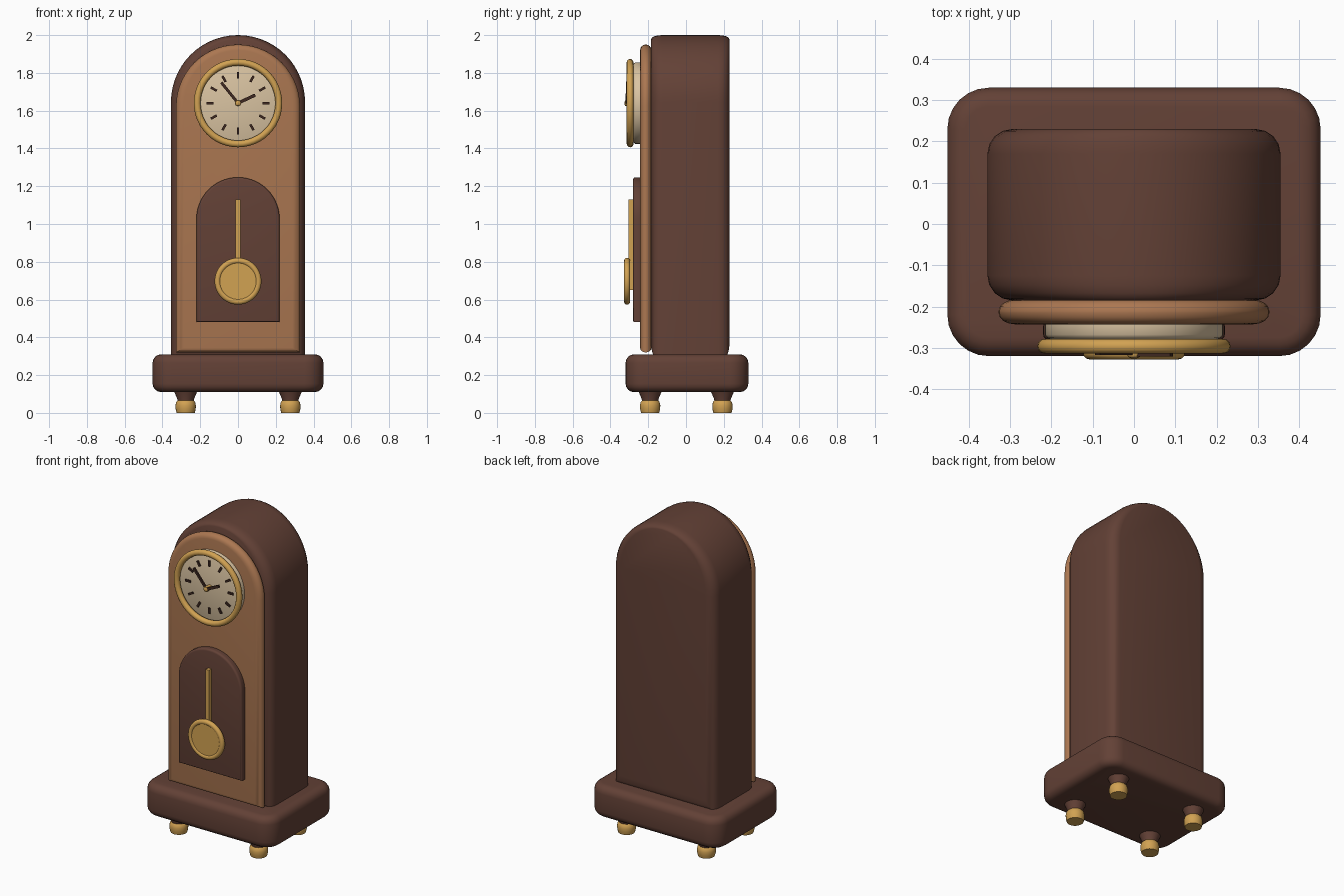
import bpy, bmesh
from math import pi, sin, cos, radians
from mathutils import Matrix, Vector

cube = bpy.data.objects.get("Cube")
if cube:
    bpy.data.objects.remove(cube, do_unlink=True)


def material(name, r, g, b):
    m = bpy.data.materials.new(name)
    m.use_nodes = True
    m.diffuse_color = (r, g, b, 1)
    m.node_tree.nodes["Principled BSDF"].inputs["Base Color"].default_value = (r, g, b, 1)
    return m


DARK = material("dark walnut", 0.125, 0.053, 0.037)
WOOD = material("warm oak", 0.41, 0.185, 0.083)
GOLD = material("brass", 0.64, 0.36, 0.085)
CREAM = material("cream dial", 0.70, 0.55, 0.36)
INK = material("hand brown", 0.05, 0.022, 0.015)


def finish(name, bm, mat, smooth=True):
    bmesh.ops.recalc_face_normals(bm, faces=bm.faces)
    mesh = bpy.data.meshes.new(name)
    bm.to_mesh(mesh)
    bm.free()
    mesh.materials.append(mat)
    ob = bpy.data.objects.new(name, mesh)
    bpy.context.collection.objects.link(ob)
    if smooth:
        bpy.ops.object.select_all(action='DESELECT')
        ob.select_set(True)
        bpy.context.view_layer.objects.active = ob
        bpy.ops.object.shade_smooth_by_angle(angle=radians(40))
    return ob


def loft(name, loops, mat):
    """Skin a stack of equal-length loops and cap both ends."""
    bm = bmesh.new()
    rings = [[bm.verts.new(p) for p in loop] for loop in loops]
    n = len(rings[0])
    for a, b in zip(rings, rings[1:]):
        for i in range(n):
            j = (i + 1) % n
            bm.faces.new((a[i], a[j], b[j], b[i]))
    bm.faces.new(rings[0])
    bm.faces.new(rings[-1])
    return finish(name, bm, mat)


def arch_slab(name, mat, half, z0, z1, y0, y1, bevel, steps=4):
    """Round-topped slab; bevel = (side, bottom, top, depth) sizes."""
    bx, bb, bt, by = bevel
    stations = [(y0 + by * (1 - cos(k * pi / 2 / steps)), 1 - sin(k * pi / 2 / steps))
                for k in range(steps + 1)]
    stations += [(y0 + y1 - y, t) for y, t in reversed(stations)]
    loops = []
    for y, t in stations:
        w, low, rise = half - bx * t, z0 + bb * t, half - bt * t
        loop = [(-w, y, low), (w, y, low)]
        loop += [(w * cos(a * pi / 28), y, z1 - half + rise * sin(a * pi / 28)) for a in range(29)]
        loops.append(loop)
    return loft(name, loops, mat)


def lathe(name, mat, profile, place, n=24):
    """Stack of (radius, height) circles along z, then placed."""
    return loft(name, [[place @ Vector((r * cos(2 * pi * i / n), r * sin(2 * pi * i / n), h))
                        for i in range(n)] for r, h in profile], mat)


def facing(y, z):
    """Frame whose own z axis points to the front (-y)."""
    return Matrix.Translation((0, y, z)) @ Matrix.Rotation(pi / 2, 4, 'X')


def ring(name, mat, major, minor, y, z):
    n, k = 48, 12
    bm = bmesh.new()
    place = facing(y, z)
    v = [[bm.verts.new(place @ Vector(((major + minor * cos(b * 2 * pi / k)) * cos(a * 2 * pi / n),
                                       (major + minor * cos(b * 2 * pi / k)) * sin(a * 2 * pi / n),
                                       minor * sin(b * 2 * pi / k)))) for b in range(k)]
         for a in range(n)]
    for a in range(n):
        for b in range(k):
            c, d = (a + 1) % n, (b + 1) % k
            bm.faces.new((v[a][b], v[c][b], v[c][d], v[a][d]))
    return finish(name, bm, mat)


def bar(name, mat, size, y, z, angle=0, offset=0):
    """Box turned clockwise from twelve, pushed out along its length."""
    bm = bmesh.new()
    bmesh.ops.create_cube(bm, size=1)
    bm.transform(Matrix.Translation((0, y, z)) @ Matrix.Rotation(angle, 4, 'Y')
                 @ Matrix.Translation((0, 0, offset)) @ Matrix.Diagonal((*size, 1)))
    return finish(name, bm, mat, False)


# Plinth: rounded plan with softened top and bottom edges
def plan(hx, hy, r, z):
    return [(sx * (hx - r) + r * cos(q * pi / 2 + i * pi / 12),
             0.005 + sy * (hy - r) + r * sin(q * pi / 2 + i * pi / 12), z)
            for q, (sx, sy) in enumerate(((1, 1), (-1, 1), (-1, -1), (1, -1)))
            for i in range(7)]


soft = 0.045
edge = [(soft * (1 - sin(i * pi / 8)), soft * (1 - cos(i * pi / 8))) for i in range(5)]
levels = [(inset, 0.11 + up) for inset, up in edge]
levels += [(inset, 0.31 - up) for inset, up in reversed(edge)]
loft("plinth", [plan(0.452 - d, 0.325 - d, 0.1 - d, z) for d, z in levels], DARK)

# Case, front panel and pendulum window
arch_slab("case_body", DARK, 0.355, 0.27, 2.0, -0.185, 0.23, (0.06, 0.09, 0.022, 0.06))
arch_slab("front_panel", WOOD, 0.328, 0.32, 1.95, -0.243, -0.183, (0.04, 0.025, 0.03, 0.028))
arch_slab("pendulum_window", DARK, 0.22, 0.48, 1.247, -0.28, -0.235, (0.012, 0.008, 0.012, 0.012))

# Dial and bezel
DZ = 1.64
lathe("dial", CREAM, [(0.216, 0), (0.216, 0.025), (0.21, 0.033), (0.20, 0.037)],
      facing(-0.243, DZ), 48)
ring("bezel", GOLD, 0.216, 0.018, -0.296, DZ)
for h in range(12):
    bar(f"hour_mark_{h + 1}", INK, (0.013, 0.012, 0.036), -0.282, DZ, h * pi / 6, 0.148)

# Hands and centre cap
bar("minute_hand", INK, (0.015, 0.01, 0.145), -0.312, DZ, radians(-39), 0.068)
bar("hour_hand", INK, (0.017, 0.01, 0.105), -0.316, DZ, radians(65), 0.048)
lathe("centre_cap", GOLD, [(0.015, 0), (0.017, 0.035), (0.014, 0.042), (0.006, 0.046)],
      facing(-0.28, DZ), 16)

# Pendulum
bar("pendulum_rod", GOLD, (0.024, 0.026, 0.48), -0.292, 0.89)
lathe("pendulum_bob", GOLD, [(0.108, 0), (0.108, 0.024)], facing(-0.298, 0.697), 40)
ring("bob_rim", GOLD, 0.108, 0.016, -0.312, 0.697)

# Feet with tapered necks
for sx, side in ((1, "left"), (-1, "right")):
    for y, end in ((-0.19, "front"), (0.193, "back")):
        spot = Matrix.Translation((sx * 0.277, y, 0))
        lathe(f"{end}_{side}_neck", DARK, [(0.04, 0.05), (0.045, 0.075), (0.062, 0.115)], spot)
        lathe(f"{end}_{side}_foot", GOLD,
              [(0.048, 0), (0.053, 0.02), (0.054, 0.04), (0.05, 0.058), (0.042, 0.066)], spot)
